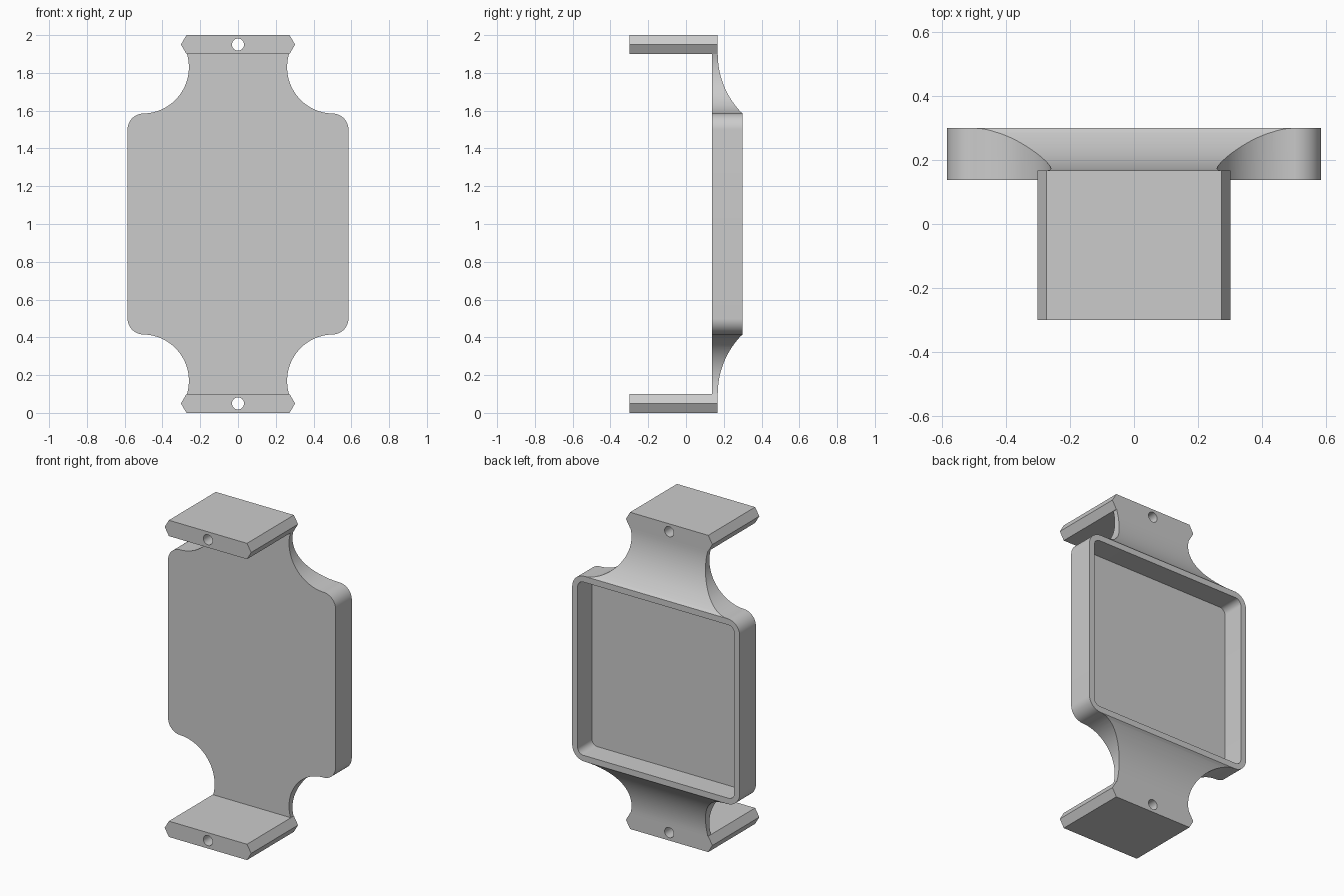
import bpy, bmesh
from math import sin, cos, radians
from mathutils import Vector

cube = bpy.data.objects.get("Cube")
if cube:
    bpy.data.objects.remove(cube, do_unlink=True)

grey = bpy.data.materials.new("plain grey")
grey.use_nodes = True
colour = (0.6, 0.6, 0.6, 1)
grey.diffuse_color = colour
grey.node_tree.nodes["Principled BSDF"].inputs["Base Color"].default_value = colour

MID = 1.0                      # height of the mirror plane
HALF_W, BODY_TOP = 0.585, 1.585
FRONT, NECK_BACK, BACK = 0.138, 0.168, 0.30
NECK_TOP = 1.9


def arc(cx, cz, r, start, end, n):
    """Points along a circular arc, angles in degrees."""
    angles = [radians(start + (end - start) * i / n) for i in range(n + 1)]
    return [(cx + r * cos(a), cz + r * sin(a)) for a in angles]


def flip_z(pts):
    return [(a, 2 * MID - z) for a, z in reversed(pts)]


def flip_x(pts):
    return [(-x, z) for x, z in reversed(pts)]


def four_way(quarter):
    """Close an outline from its upper right quarter."""
    right = flip_z(quarter) + quarter
    return right + flip_x(right)


def prism(name, pts, low, high, along="y"):
    """Extrude a closed (side, height) profile along x or y."""
    bm = bmesh.new()
    place = (lambda p: (p[0], low, p[1])) if along == "y" else (lambda p: (low, p[0], p[1]))
    face = bm.faces.new([bm.verts.new(place(p)) for p in pts])
    new = bmesh.ops.extrude_face_region(bm, geom=[face])["geom"]
    step = Vector((0, high - low, 0)) if along == "y" else Vector((high - low, 0, 0))
    bmesh.ops.translate(bm, vec=step, verts=[v for v in new if isinstance(v, bmesh.types.BMVert)])
    bmesh.ops.recalc_face_normals(bm, faces=bm.faces)
    mesh = bpy.data.meshes.new(name)
    bm.to_mesh(mesh)
    bm.free()
    mesh.materials.append(grey)
    obj = bpy.data.objects.new(name, mesh)
    bpy.context.collection.objects.link(obj)
    return obj


def activate(obj):
    bpy.ops.object.select_all(action="DESELECT")
    obj.select_set(True)
    bpy.context.view_layer.objects.active = obj


def carve(obj, cutter, operation):
    """Apply a boolean and remove its cutter."""
    cutter.hide_render = True
    activate(obj)
    mod = obj.modifiers.new("carve", "BOOLEAN")
    mod.operation, mod.object, mod.solver = operation, cutter, "EXACT"
    bpy.ops.object.modifier_apply(modifier=mod.name)
    bpy.data.objects.remove(cutter, do_unlink=True)


def smooth(obj):
    activate(obj)
    bpy.ops.object.shade_smooth_by_angle(angle=radians(25))


# Plate with rounded corners and necks scooped out by arcs
corner = arc(HALF_W - 0.085, BODY_TOP - 0.085, 0.085, 0, 90, 12)
scoop = arc(0.505, 1.83, 0.245, 270, 163.4, 32)
body = prism("body_plate", four_way(corner + scoop), 0, 0.5)

# Side profile: thick body sweeping down to thin necks
sweep_r = 0.4466
sweep = arc(NECK_BACK + sweep_r, NECK_TOP, sweep_r, 224.86, 180, 24)
back_edge = [(BACK, BODY_TOP)] + sweep[1:] + [(NECK_BACK, 2.1)]
side = flip_z(back_edge) + back_edge + [(FRONT, 2.1), (FRONT, -0.1)]
carve(body, prism("side_cutter", side, -1, 1, "x"), "INTERSECT")

# Open tray in the back
rim = 0.038
inner = arc(HALF_W - rim - 0.04, BODY_TOP - rim - 0.04, 0.04, 0, 90, 8)
carve(body, prism("tray_cutter", four_way(inner), 0.158, 0.5), "DIFFERENCE")
smooth(body)

# End blocks with pointed sides and a through hole
for name, z in (("upper_block", 1.95), ("lower_block", 0.05)):
    right = [(0.273, z - 0.05), (0.302, z), (0.273, z + 0.05)]
    block = prism(name, right + flip_x(right), -0.30, NECK_BACK)
    hole = arc(0, z, 0.032, 0, 360, 32)[:-1]
    carve(block, prism("hole_cutter", hole, -0.5, 0.5), "DIFFERENCE")
    smooth(block)
